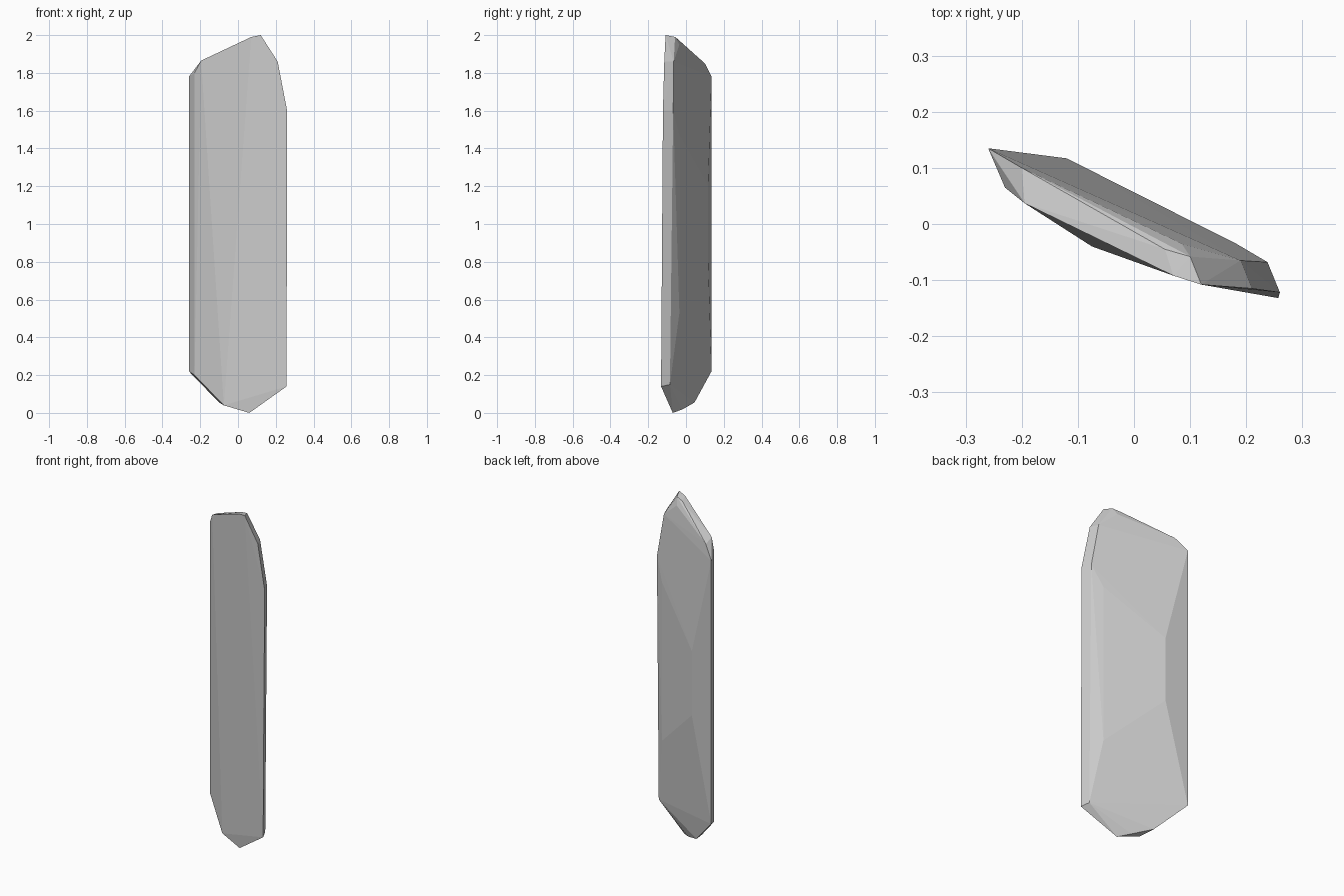
import bpy
import bmesh
from mathutils import Vector

# Remove the default cube
default_cube = bpy.data.objects.get("Cube")
if default_cube:
    bpy.data.objects.remove(default_cube, do_unlink=True)


def make_material(name, colour):
    material = bpy.data.materials.new(name)
    material.use_nodes = True
    material.diffuse_color = colour
    shader = next(n for n in material.node_tree.nodes if n.type == "BSDF_PRINCIPLED")
    shader.inputs["Base Color"].default_value = colour
    shader.inputs["Roughness"].default_value = 0.9
    return material


def make_faceted_stone(name, corners, material):
    """Wrap flat facets around the given corner points."""
    bm = bmesh.new()
    for corner in corners:
        bm.verts.new(Vector(corner))
    hull = bmesh.ops.convex_hull(bm, input=bm.verts[:])
    unused = {e for e in hull["geom_interior"] + hull["geom_unused"]
              if isinstance(e, bmesh.types.BMVert)}
    bmesh.ops.delete(bm, geom=list(unused), context="VERTS")
    bmesh.ops.recalc_face_normals(bm, faces=bm.faces[:])
    for face in bm.faces:
        face.smooth = False
    mesh = bpy.data.meshes.new(name)
    bm.to_mesh(mesh)
    bm.free()
    mesh.materials.append(material)
    stone = bpy.data.objects.new(name, mesh)
    bpy.context.scene.collection.objects.link(stone)
    return stone


# Upright edges of the slab: x, y, lower z, upper z
upright_edges = [
    (-0.26, 0.135, 0.22, 1.78),
    (-0.23, 0.065, 0.2, 1.8),
    (-0.12, 0.117, 0.82, 1.2),
    (0.182, -0.035, 0.53, 1.47),
]

# Crown: pointed ridge with a sloping shoulder on each end
crown = [
    (0.12, -0.108, 2), (0.07, -0.092, 1.99),
    (0.1, -0.058, 1.99), (0.055, -0.045, 1.98), (0.085, -0.035, 1.95),
    (-0.195, 0.037, 1.865), (-0.2, 0.1, 1.85),
    (0.21, -0.115, 1.86), (0.19, -0.065, 1.86),
    (0.26, -0.122, 1.6), (0.238, -0.068, 1.6),
]

# Foot: blunt tip tapering to the ground
foot = [
    (0.06, -0.07, 0), (0, -0.02, 0.018),
    (-0.075, -0.04, 0.04), (-0.1, 0.045, 0.055),
    (0.257, -0.132, 0.14), (0.238, -0.085, 0.15),
]

corners = crown + foot
for x, y, low, high in upright_edges:
    corners += [(x, y, low), (x, y, high)]

stone_grey = make_material("stone grey", (0.6, 0.6, 0.6, 1))
make_faceted_stone("stone_slab", corners, stone_grey)
